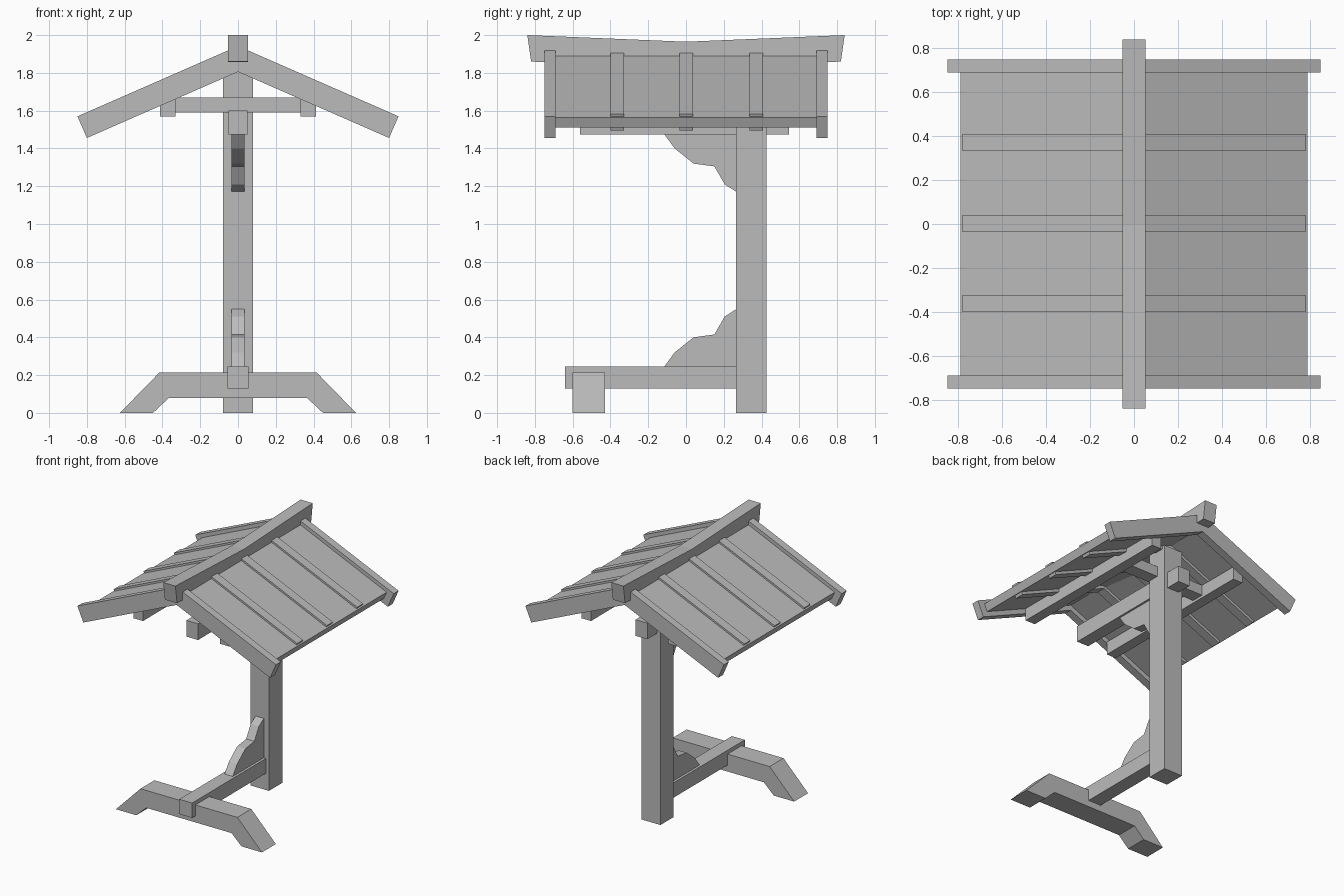
import bpy
import bmesh
from mathutils import Vector

cube = bpy.data.objects.get("Cube")
if cube:
    bpy.data.objects.remove(cube, do_unlink=True)

# Single timber colour
timber = bpy.data.materials.new("grey_timber")
timber.use_nodes = True
GREY = (0.5, 0.5, 0.5, 1)
timber.diffuse_color = GREY
timber.node_tree.nodes["Principled BSDF"].inputs["Base Color"].default_value = GREY


def prism(name, profile, axis, lo, hi):
    """Extrude a closed profile along x (profile is y, z) or y (profile is x, z)."""
    def place(p, d):
        return (d, p[0], p[1]) if axis == "x" else (p[0], d, p[1])
    bm = bmesh.new()
    face = bm.faces.new([bm.verts.new(place(p, lo)) for p in profile])
    result = bmesh.ops.extrude_face_region(bm, geom=[face])
    moved = [g for g in result["geom"] if isinstance(g, bmesh.types.BMVert)]
    step = Vector(place((0, 0), hi - lo))
    bmesh.ops.translate(bm, verts=moved, vec=step)
    bmesh.ops.recalc_face_normals(bm, faces=bm.faces[:])
    mesh = bpy.data.meshes.new(name)
    bm.to_mesh(mesh)
    bm.free()
    mesh.materials.append(timber)
    obj = bpy.data.objects.new(name, mesh)
    bpy.context.scene.collection.objects.link(obj)
    return obj


def box(name, x, y, z):
    return prism(name, [(x[0], z[0]), (x[1], z[0]), (x[1], z[1]), (x[0], z[1])], "y", *y)


def mirrored(half):
    """Complete a half outline, listed from one end to the other, across x = 0."""
    return half + [(-x, z) for x, z in reversed(half) if x > 0]


def gable(name, apex, eave, thickness, y):
    """Pitched pair of slabs with ends cut square to the slope."""
    slope = Vector((eave[0], eave[1] - apex))
    normal = Vector((slope.y, -slope.x)).normalized() * thickness
    low = Vector(eave) + normal
    under = low.y - low.x * slope.y / slope.x
    right = [(0, apex), tuple(eave), tuple(low), (0, under)]
    left = [(-low.x, low.y), (-eave[0], eave[1])]
    return prism(name, right + left, "y", *y)


# Upright post
box("post", (-0.08, 0.08), (0.265, 0.427), (0, 1.81))

# Splayed foot and the beam that joins it to the post
foot = [(0.365, 0.08), (0.45, 0), (0.625, 0), (0.415, 0.215)]
prism("foot", mirrored(foot), "y", -0.6, -0.43)
box("base_beam", (-0.055, 0.055), (-0.64, 0.3), (0.13, 0.245))

# Roof-bearing beam, collar and purlins
box("top_beam", (-0.05, 0.05), (-0.56, 0.545), (1.475, 1.6))
box("collar", (-0.35, 0.35), (0.25, 0.35), (1.59, 1.67))
for side, sign in (("left", 1), ("right", -1)):
    box(side + "_purlin", sorted((sign * 0.33, sign * 0.413)), (-0.69, 0.69), (1.57, 1.67))

# Carved brackets, the upper one a flipped copy of the lower
bracket = [(-0.115, 0.245), (-0.06, 0.32), (0.04, 0.4), (0.15, 0.415),
           (0.205, 0.51), (0.267, 0.55), (0.267, 0.245)]
prism("lower_bracket", bracket, "x", -0.035, 0.035)
prism("upper_bracket", [(y, 1.72 - z) for y, z in bracket], "x", -0.035, 0.035)

# Roof panels, through battens and barge boards
gable("roof_panels", 1.912, (0.79, 1.565), 0.06, (-0.69, 0.69))
for i, y in enumerate((-0.363, 0.002, 0.372)):
    gable(f"batten_{i + 1}", 1.927, (0.785, 1.583), 0.096, (y - 0.036, y + 0.036))
for end, y in (("front", -0.72), ("back", 0.72)):
    gable(end + "_barge_board", 1.942, (0.85, 1.57), 0.125, (y - 0.03, y + 0.03))

# Sagging ridge beam
ridge = [(-0.84, 2), (-0.82, 1.86), (0, 1.825), (0.82, 1.86), (0.84, 2), (0, 1.965)]
prism("ridge_beam", ridge, "x", -0.052, 0.052)
